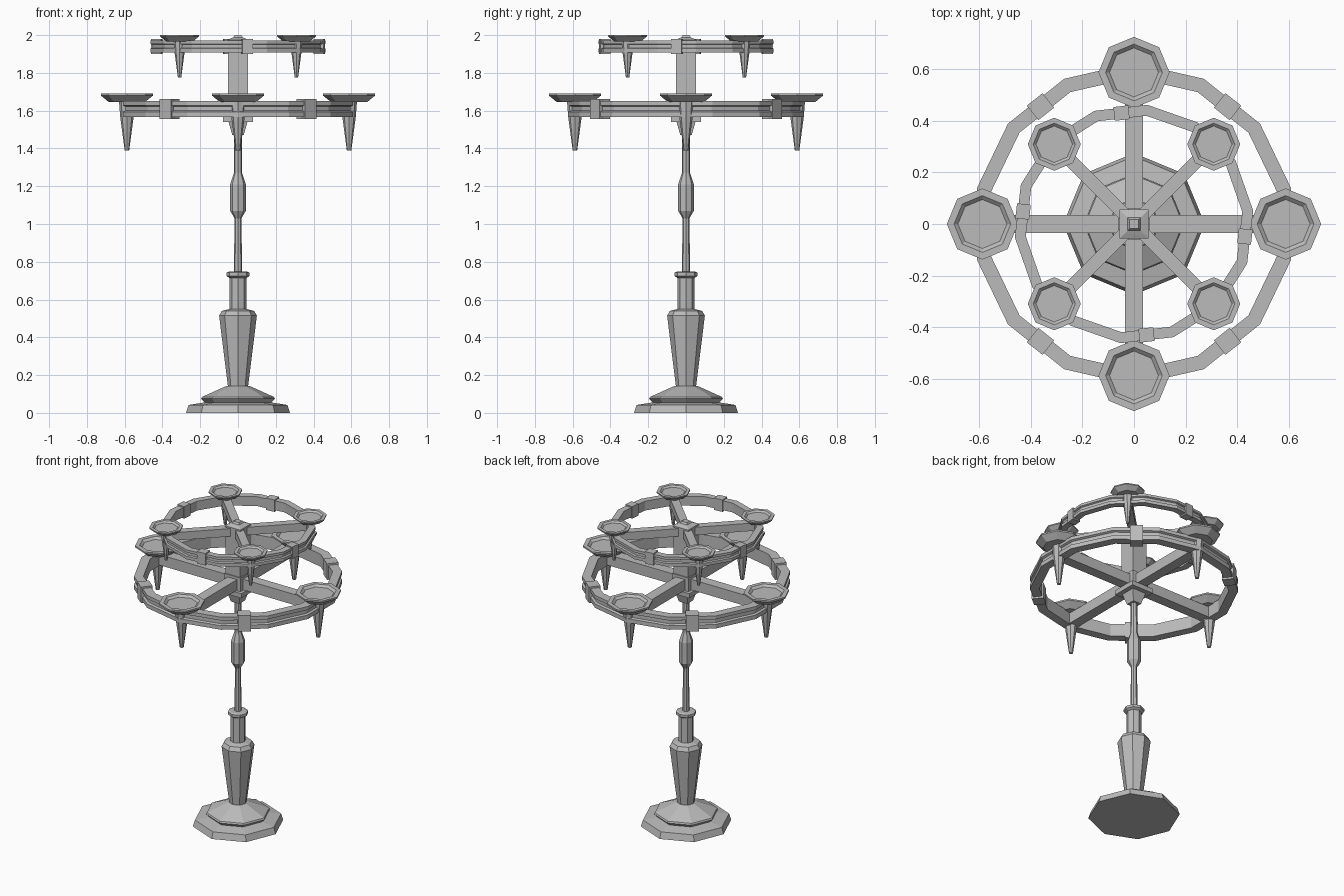
import bpy, bmesh, math
from math import pi, cos, sin
from mathutils import Matrix, Vector

cube = bpy.data.objects.get("Cube")
if cube:
    bpy.data.objects.remove(cube, do_unlink=True)

metal = bpy.data.materials.new("grey_metal")
metal.use_nodes = True
GREY = (0.5, 0.5, 0.5, 1)
metal.diffuse_color = GREY
metal.node_tree.nodes["Principled BSDF"].inputs["Base Color"].default_value = GREY


def finish(name, bm, matrix=Matrix()):
    bmesh.ops.transform(bm, matrix=matrix, verts=bm.verts)
    bmesh.ops.recalc_face_normals(bm, faces=bm.faces)
    mesh = bpy.data.meshes.new(name)
    bm.to_mesh(mesh)
    bm.free()
    mesh.materials.append(metal)
    obj = bpy.data.objects.new(name, mesh)
    bpy.context.collection.objects.link(obj)
    return obj


def lathe(name, profile, sides=8, turn=0.0, matrix=Matrix(), ring=False):
    """Sweep (radius, height) points round z; ring closes the profile on itself."""
    bm = bmesh.new()
    loops = []
    for r, z in profile:
        loops.append([bm.verts.new((r * cos(turn + 2 * pi * i / sides),
                                    r * sin(turn + 2 * pi * i / sides), z))
                      for i in range(sides)])
    pairs = list(zip(loops, loops[1:]))
    if ring:
        pairs.append((loops[-1], loops[0]))
    else:
        bm.faces.new(loops[0])
        bm.faces.new(loops[-1])
    for a, b in pairs:
        for i in range(sides):
            j = (i + 1) % sides
            bm.faces.new((a[i], a[j], b[j], b[i]))
    return finish(name, bm, matrix)


def box(name, centre, size, matrix=Matrix()):
    bm = bmesh.new()
    bmesh.ops.create_cube(bm, size=1)
    place = Matrix.Translation(centre) @ Matrix.Diagonal(Vector(size).to_4d())
    return finish(name, bm, matrix @ place)


def square(name, profile):
    """Square section whose profile gives half widths."""
    return lathe(name, [(w * math.sqrt(2), z) for w, z in profile], 4, pi / 4)


# Foot and stem
lathe("foot_plate", [(0.275, 0), (0.262, 0.042), (0.18, 0.055)])
lathe("foot_dome", [(0.17, 0.05), (0.195, 0.075), (0.19, 0.085), (0.06, 0.143)])
lathe("lower_column", [(0.052, 0.13), (0.1, 0.515), (0.085, 0.54), (0.045, 0.55)])
lathe("column_neck", [(0.046, 0.54), (0.046, 0.715), (0.062, 0.725),
                      (0.062, 0.742), (0.05, 0.748)])
lathe("thin_stem", [(0.022, 0.74), (0.018, 1.03), (0.042, 1.07), (0.042, 1.21),
                    (0.022, 1.27), (0.02, 1.48)])

# Central hub, post and stepped cap
square("hub_bracket", [(0.03, 1.47), (0.05, 1.54), (0.08, 1.54), (0.08, 1.57)])
square("hub_block", [(0.06, 1.56), (0.06, 1.66)])
square("upper_post", [(0.053, 1.57), (0.053, 1.975)])
square("post_cap", [(0.056, 1.965), (0.056, 1.975), (0.04, 1.982),
                    (0.025, 1.988), (0.018, 2.0)])

TOP = 1.69
SIDES = 14
REACH = 0.588


def tier(label, matrix):
    # Grooved hoop
    lathe(label + "_hoop", [(0.568, 1.567), (0.625, 1.567), (0.625, 1.594),
                            (0.612, 1.6), (0.612, 1.622), (0.625, 1.628),
                            (0.625, 1.65), (0.568, 1.65)],
          SIDES, pi / 2, matrix, ring=True)
    # Clamps on four hoop segments
    apothem = 0.597 * cos(pi / SIDES)
    a = pi / 2 - 3 * pi / SIDES
    for n, angle in enumerate((a, pi - a, pi + a, -a)):
        box(f"{label}_clamp_{n + 1}", (apothem, 0, 1.608), (0.072, 0.078, 0.106),
            matrix @ Matrix.Rotation(angle, 4, 'Z'))
    # Spokes, each with a candle dish and a spike below
    for n in range(4):
        m = matrix @ Matrix.Rotation(n * pi / 2, 4, 'Z')
        box(f"{label}_spoke_{n + 1}", (REACH / 2, 0, 1.608), (REACH, 0.068, 0.07), m)
        at = m @ Matrix.Translation((REACH, 0, 0))
        lathe(f"{label}_dish_{n + 1}",
              [(0.095, 1.645), (0.138, 1.68), (0.138, TOP), (0.11, TOP),
               (0.095, 1.676)], matrix=at)
        lathe(f"{label}_spike_{n + 1}",
              [(0.012, 1.39), (0.036, 1.57), (0.042, 1.65)], matrix=at)


# Large lower tier, and the same tier smaller and turned above it
SCALE = 0.744
tier("lower", Matrix())
tier("upper", Matrix.Translation((0, 0, 2 - SCALE * TOP))
     @ Matrix.Rotation(pi / 4, 4, 'Z') @ Matrix.Scale(SCALE, 4))
